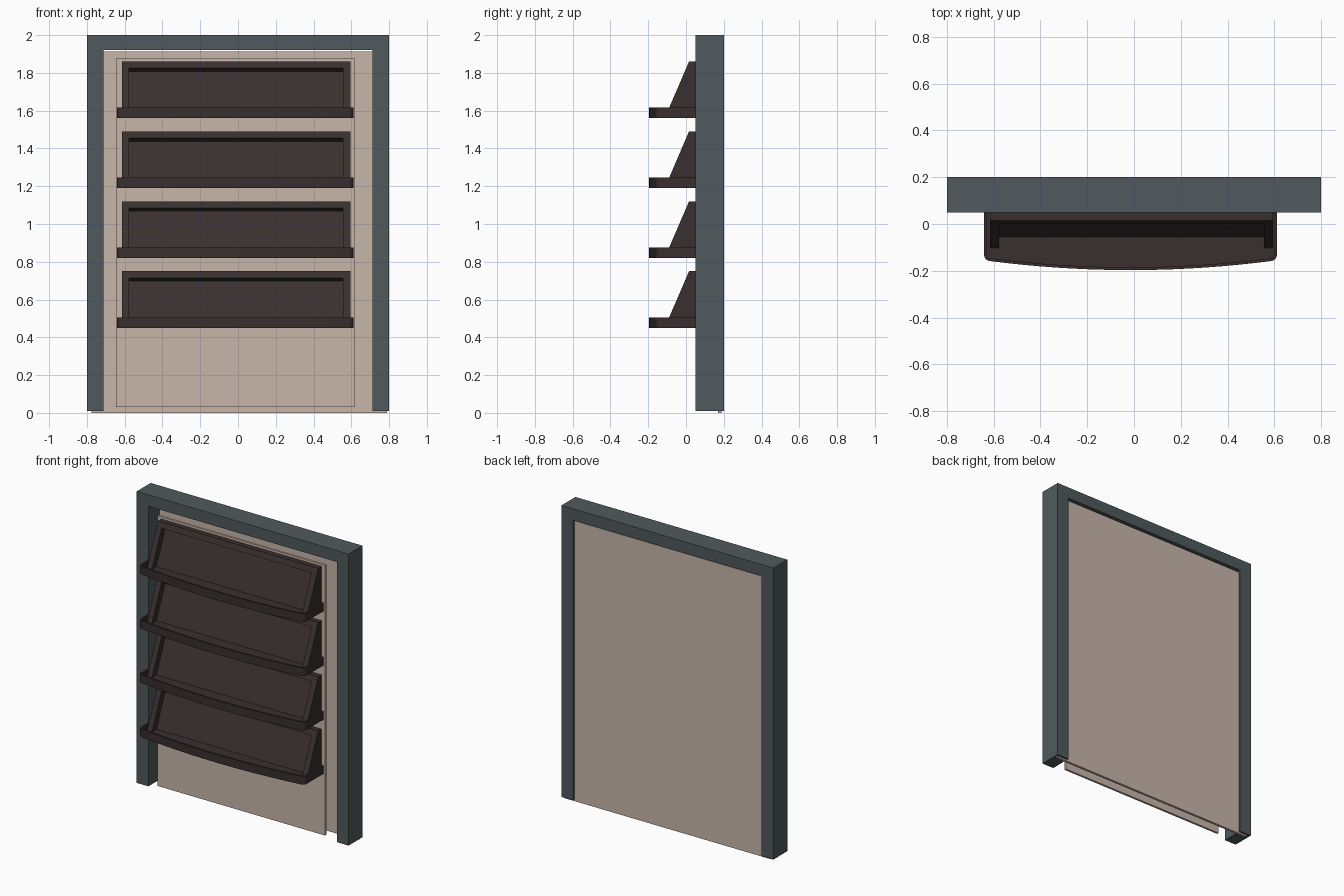
import bpy, bmesh, math
from mathutils import Vector

if "Cube" in bpy.data.objects:
    bpy.data.objects.remove(bpy.data.objects["Cube"])


def material(name, rgb):
    m = bpy.data.materials.new(name)
    m.diffuse_color = (*rgb, 1)
    m.use_nodes = True
    m.node_tree.nodes["Principled BSDF"].inputs["Base Color"].default_value = m.diffuse_color
    return m


GREY = material("slate grey", (0.080, 0.102, 0.109))
BEIGE = material("warm beige", (0.578, 0.468, 0.402))
BROWN = material("dark brown", (0.041, 0.028, 0.028))


def prism(name, profile, axis, lo, hi, mat, smooth=False):
    """Extrude a 2D profile along the given axis from lo to hi."""
    place = {"x": lambda p: (lo, p[0], p[1]),
             "y": lambda p: (p[0], lo, p[1]),
             "z": lambda p: (p[0], p[1], lo)}[axis]
    step = Vector([(hi - lo) if a == axis else 0 for a in "xyz"])
    bm = bmesh.new()
    face = bm.faces.new([bm.verts.new(place(p)) for p in profile])
    ext = bmesh.ops.extrude_face_region(bm, geom=[face], use_keep_orig=True)
    verts = [g for g in ext["geom"] if isinstance(g, bmesh.types.BMVert)]
    bmesh.ops.translate(bm, vec=step, verts=verts)
    bmesh.ops.recalc_face_normals(bm, faces=bm.faces)
    me = bpy.data.meshes.new(name)
    bm.to_mesh(me)
    bm.free()
    me.materials.append(mat)
    ob = bpy.data.objects.new(name, me)
    bpy.context.collection.objects.link(ob)
    if smooth:
        bpy.ops.object.select_all(action="DESELECT")
        ob.select_set(True)
        bpy.context.view_layer.objects.active = ob
        bpy.ops.object.shade_smooth_by_angle(angle=math.radians(30))
    return ob


def rect(x0, x1, z0, z1):
    return [(x0, z0), (x1, z0), (x1, z1), (x0, z1)]


# Door-like surround: two legs and a top rail
prism("frame", [(-0.8, 0.01), (-0.8, 2), (0.8, 2), (0.8, 0.01), (0.712, 0.01),
                (0.712, 1.922), (-0.712, 1.922), (-0.712, 0.01)],
      "y", 0.05, 0.2, GREY)

# Back board and the board carrying the shelves
prism("back_panel", rect(-0.775, 0.79, 0, 1.913), "y", 0.17, 0.187, BEIGE)
prism("front_panel", rect(-0.645, 0.62, 0.03, 1.875), "y", 0.052, 0.067, BEIGE)

# Shelf measurements
CX, HALF, BACK = -0.015, 0.626, 0.055


def tray_outline(inset):
    """Bowed tray outline with rounded front corners, open at the back."""
    h, r = HALF - inset, 0.028 - inset
    bow = lambda x: -0.197 + inset + 0.042 * (x / HALF) ** 2
    yc = bow(h - r) + r
    left = [(-h, BACK)]
    for i in range(5):
        a = math.pi / 2 * i / 5
        left.append((-h + r - r * math.cos(a), yc - r * math.sin(a)))
    n = 24
    mid = [(-h + r + 2 * (h - r) * i / n, bow(-h + r + 2 * (h - r) * i / n))
           for i in range(n + 1)]
    right = [(-x, y) for x, y in reversed(left)]
    return [(CX + x, y) for x, y in left + mid + right]


def shelf(z, i):
    # Tray: thin rim around a lower floor
    rim = tray_outline(0) + tray_outline(0.012)[::-1]
    prism(f"tray_rim_{i}", rim, "z", z, z + 0.056, BROWN, True)
    floor = z + 0.026
    prism(f"tray_floor_{i}", tray_outline(0.011), "z", z + 0.0005, floor, BROWN)

    # Leaning back: outer slope line, and recessed slope line behind it
    top = z + 0.30
    slope = 0.43
    outer = lambda h: 0.016 - slope * (top - h)
    length = math.hypot(1, slope)
    depth = 0.043
    edge = top - 0.035
    inner = (outer(edge) + depth / length, edge - depth * slope / length)
    foot = inner[0] - slope * (inner[1] - floor)
    cheek = [(BACK, floor), (outer(floor), floor), (outer(top), top), (BACK, top)]
    for side, x0, x1 in (("left", -0.615, -0.578), ("right", 0.555, 0.595)):
        prism(f"shelf_cheek_{side}_{i}", cheek, "x", x0, x1, BROWN)
    prism(f"shelf_back_{i}",
          [(BACK, floor), (foot, floor), inner, (outer(edge), edge),
           (outer(top), top), (BACK, top)], "x", -0.578, 0.555, BROWN)


for i in range(4):
    shelf(0.45 + 0.37 * i, i + 1)
